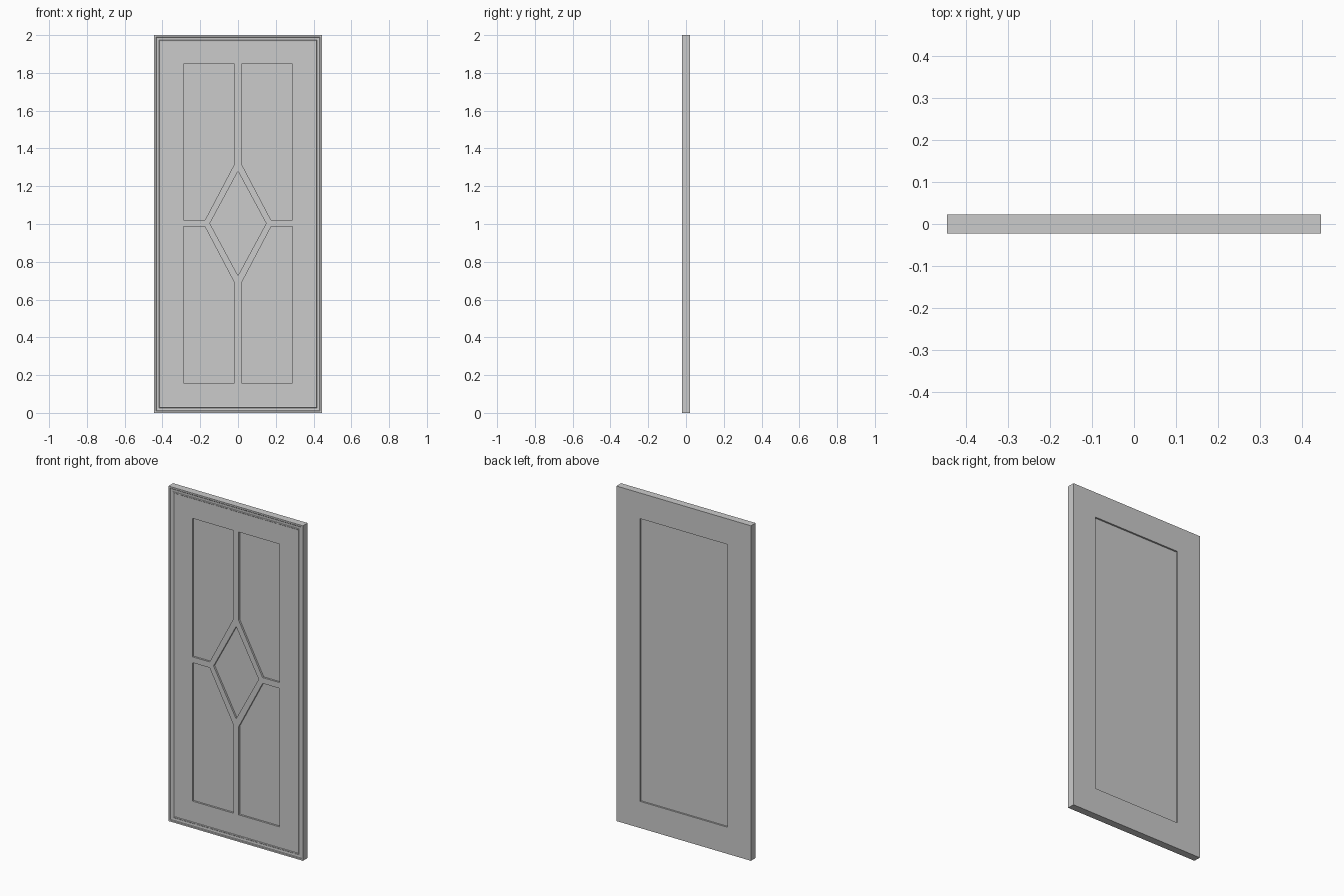
import bpy, bmesh, math

if "Cube" in bpy.data.objects:
    bpy.data.objects.remove(bpy.data.objects["Cube"])

W, H = 0.444, 2.0          # half width, height
FACE = -0.018              # front surface of the stiles
GLASS_F, GLASS_B = -0.007, 0.012
OPEN = 0.156               # border width around the panel opening
CZ = 1.003                 # centre height of panel opening
HX, HZ = W - OPEN, 0.844   # half size of panel opening


def make_object(name, bm):
    bmesh.ops.recalc_face_normals(bm, faces=bm.faces)
    me = bpy.data.meshes.new(name)
    bm.to_mesh(me)
    bm.free()
    ob = bpy.data.objects.new(name, me)
    bpy.context.collection.objects.link(ob)
    return ob


def rim_loop(d, y):
    """Rectangle inset by d from the outer edge of the door."""
    return [(-W + d, y, d), (W - d, y, d), (W - d, y, H - d), (-W + d, y, H - d)]


def opening_loop(y):
    return [(sx * HX, y, CZ + sz * HZ) for sx, sz in ((-1, -1), (1, -1), (1, 1), (-1, 1))]


# Door frame: closed cross-section swept round the rectangle, with edge moulding
bead = [(0.031 - 0.004 * math.cos(a), FACE - 0.003 * math.sin(a))
        for a in [math.pi * i / 6 for i in range(7)]]
profile = [(0, 0.022), (0, -0.022), (0.009, -0.022), (0.012, -0.019), (0.020, FACE)] + bead
loops = [rim_loop(d, y) for d, y in profile]
loops += [opening_loop(FACE), opening_loop(0.022)]
bm = bmesh.new()
rings = [[bm.verts.new(p) for p in loop] for loop in loops]
for i, a in enumerate(rings):
    b = rings[(i + 1) % len(rings)]
    for k in range(4):
        n = (k + 1) % 4
        bm.faces.new((a[k], a[n], b[n], b[k]))
make_object("door_frame", bm)

# Recessed centre panel
bm = bmesh.new()
bmesh.ops.create_cube(bm, size=1)
for v in bm.verts:
    v.co.x *= 2 * HX
    v.co.z = CZ + v.co.z * 2 * HZ
    v.co.y = GLASS_F if v.co.y < 0 else GLASS_B
make_object("centre_panel", bm)

# Diamond lattice: one quadrant, mirrored and thickened
b = 0.0175
quadrant = [(0, 0.276), (0.149, 0), (HX, 0), (HX, b), (0.175, b),
            (b, 0.317), (b, HZ), (0, HZ)]
bm = bmesh.new()
bm.faces.new([bm.verts.new((x, 0, z)) for x, z in quadrant])
lattice = make_object("diamond_lattice", bm)
if lattice.data.polygons[0].normal.y > 0:
    lattice.data.flip_normals()
lattice.location = (0, FACE, CZ)
mir = lattice.modifiers.new("mirror", 'MIRROR')
mir.use_axis = (True, False, True)
sol = lattice.modifiers.new("thickness", 'SOLIDIFY')
sol.thickness = GLASS_F - FACE + 0.001
sol.offset = -1
